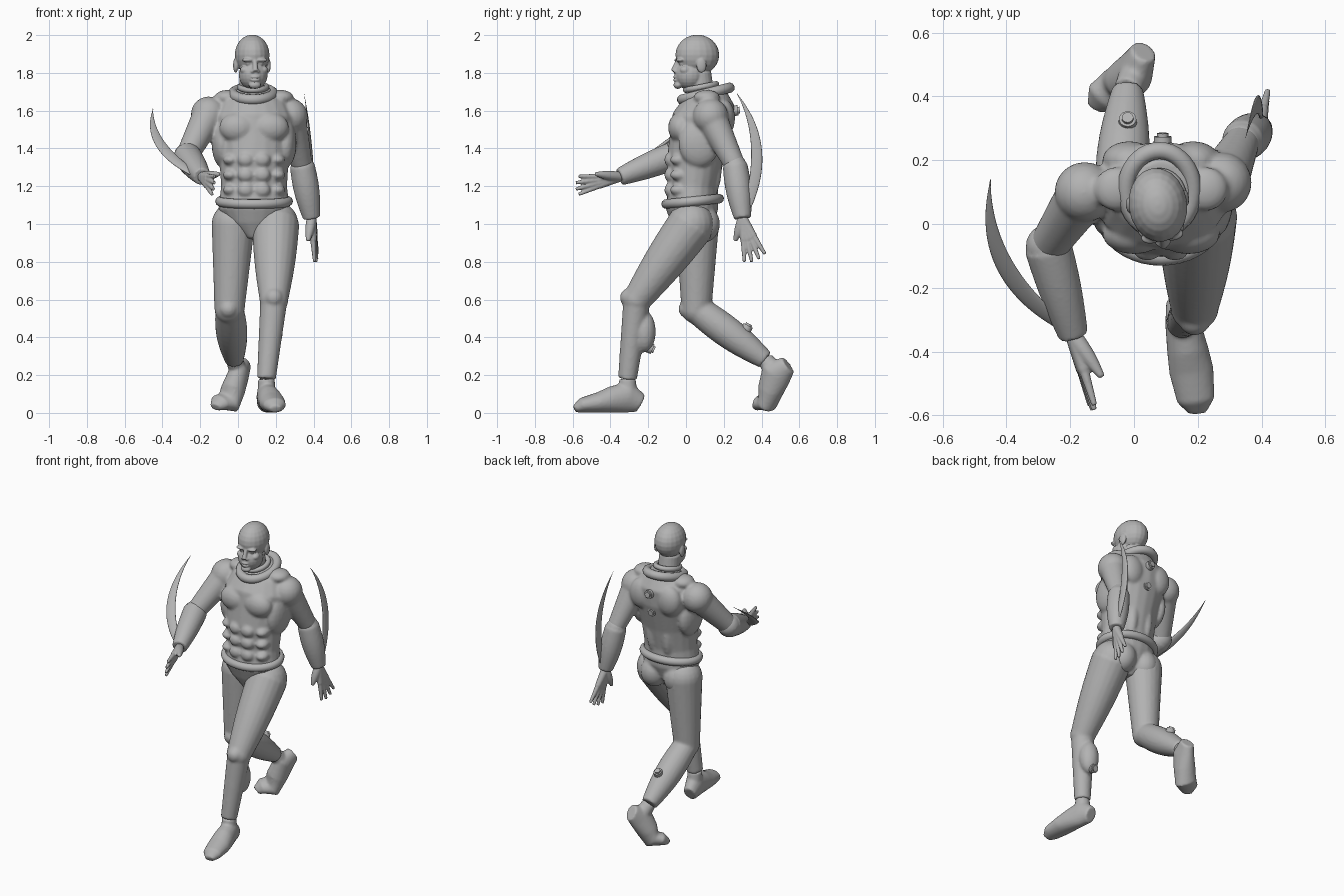
import bpy, bmesh, math
from mathutils import Vector, Matrix

if "Cube" in bpy.data.objects:
    bpy.data.objects.remove(bpy.data.objects["Cube"], do_unlink=True)

GREY = (.45, .45, .45, 1)
grey = bpy.data.materials.new("plain grey")
grey.use_nodes = True
grey.diffuse_color = GREY
grey.node_tree.nodes["Principled BSDF"].inputs["Base Color"].default_value = GREY


def link(name, data):
    obj = bpy.data.objects.new(name, data)
    data.materials.append(grey)
    bpy.context.scene.collection.objects.link(obj)
    return obj


def finish(name, bm):
    """Turn a bmesh into an object with smooth sides and flat end caps."""
    bmesh.ops.recalc_face_normals(bm, faces=bm.faces)
    for face in bm.faces:
        face.smooth = len(face.verts) <= 4
    mesh = bpy.data.meshes.new(name)
    bm.to_mesh(mesh)
    bm.free()
    return link(name, mesh)


def add_loft(bm, rows, sides=20):
    """Skin elliptical rings, given as (centre, side radius, depth radius), along a path."""
    rings = []
    for i, (centre, side, depth) in enumerate(rows):
        ahead = (rows[min(i + 1, len(rows) - 1)][0] - rows[max(i - 1, 0)][0]).normalized()
        across = Vector((1, 0, 0))
        across = (across - ahead * across.dot(ahead)).normalized()
        deep = ahead.cross(across)
        angles = [math.tau * k / sides for k in range(sides)]
        rings.append([bm.verts.new(centre + across * math.cos(a) * side + deep * math.sin(a) * depth)
                      for a in angles])
    for low, high in zip(rings, rings[1:]):
        for k in range(sides):
            n = (k + 1) % sides
            bm.faces.new((low[k], low[n], high[n], high[k]))
    bm.faces.new(rings[0][::-1])
    bm.faces.new(rings[-1])


def limb(start, end, thick, thin, bulge=0, steps=10):
    """Round tapering limb between two joints, swollen in the middle by bulge."""
    rows = []
    for step in range(steps + 1):
        t = step / steps
        radius = thick + (thin - thick) * t + bulge * math.sin(math.pi * t)
        rows.append((start.lerp(end, t), radius, radius))
    return rows


def ball(centre, *radii):
    """Ellipsoid mass; a single radius makes a sphere."""
    return Vector(centre), radii if len(radii) == 3 else radii * 3


def pair(middle, apart, y, z, *radii):
    """Two matching masses either side of a middle line."""
    return [ball((middle + side * apart, y, z), *radii) for side in (-1, 1)]


def build(name, lofts, masses=(), voxel=.009, relaxing=4, yaw=0, pivot=(0, 0, 0)):
    """Fuse lofts and ellipsoids into one smooth skin."""
    bm = bmesh.new()
    for rows in lofts:
        add_loft(bm, rows)
    for centre, radii in masses:
        matrix = Matrix.Translation(centre) @ Matrix.Diagonal((*radii, 1))
        bmesh.ops.create_uvsphere(bm, u_segments=20, v_segments=12, radius=1, matrix=matrix)
    bmesh.ops.rotate(bm, verts=bm.verts, cent=pivot,
                     matrix=Matrix.Rotation(math.radians(yaw), 3, "Z"))
    obj = finish(name, bm)
    remesh = obj.modifiers.new("fuse", "REMESH")
    remesh.mode = "VOXEL"
    remesh.voxel_size = voxel
    remesh.use_smooth_shade = True
    relax = obj.modifiers.new("relax", "SMOOTH")
    relax.factor = .5
    relax.iterations = relaxing


def band(name, centre, rx, ry, thickness, tilt):
    """Rolled elliptical band; tilt raises its back edge."""
    curve = bpy.data.curves.new(name, "CURVE")
    curve.dimensions = "3D"
    curve.bevel_depth = thickness
    curve.bevel_resolution = 3
    spline = curve.splines.new("POLY")
    spline.points.add(39)
    for k, point in enumerate(spline.points):
        angle = math.tau * k / len(spline.points)
        depth = math.sin(angle) * ry
        point.co = (*(Vector(centre) + Vector((math.cos(angle) * rx, depth, depth * tilt))), 1)
    spline.use_cyclic_u = True
    link(name, curve)


def plug(name, centre, normal):
    """Round socket: a stubby disc with a smaller raised cap."""
    bm = bmesh.new()
    facing = Vector(normal).to_track_quat("Z", "Y").to_matrix().to_4x4()
    for radius, depth in ((.03, .04), (.02, .06)):
        bmesh.ops.create_cone(bm, cap_ends=True, segments=20, radius1=radius, radius2=radius * .9,
                              depth=depth, matrix=Matrix.Translation(centre) @ facing)
    finish(name, bm)


def hand(name, wrist, middle_tip, spread, thumb_tip):
    """Four fingers fanned about the middle tip and fused at the palm, plus a thumb."""
    wrist, middle_tip, spread, thumb_tip = map(Vector, (wrist, middle_tip, spread, thumb_tip))
    fingers = []
    for k in (-1.5, -.5, .5, 1.5):
        tip = (middle_tip + spread * k).lerp(wrist, abs(k) * .06)
        knuckle = wrist.lerp(tip, .5)
        fingers.append(limb(wrist, knuckle, .026, .018))
        fingers.append(limb(knuckle, tip, .016, .009))
    build(name, fingers + [limb(wrist, thumb_tip, .026, .01, .006)], voxel=.005, relaxing=2)


def blade(name, tip, control, base, broad, deep, steps=24):
    """Thin curved blade that widens from its tip along a quadratic arc."""
    tip, control, base = map(Vector, (tip, control, base))
    rows = []
    for step in range(steps + 1):
        t = step / steps
        swell = max(.05, math.sin(2.4 * t))
        centre = tip.lerp(control, t).lerp(control.lerp(base, t), t)
        rows.append((centre, broad * swell, deep * swell))
    bm = bmesh.new()
    add_loft(bm, rows)
    finish(name, bm)


# Shared foot shape: place along heel-ball-toe, half width, half height
FOOT = ((0, .04, .05), (.3, .055, .085), (.7, .065, .07), (1, .07, .055), (1.7, .06, .04), (2, .03, .02))


def foot(name, ankle, heel, ball_point, toe):
    heel, ball_point, toe = map(Vector, (heel, ball_point, toe))
    rows = []
    for place, width, height in FOOT:
        start, end = (heel, ball_point) if place <= 1 else (ball_point, toe)
        up = (end - start).cross(Vector((1, 0, 0))).normalized()
        rows.append((start.lerp(end, place if place <= 1 else place - 1) + up * height, width, height))
    build(name, [rows, limb(ankle, rows[1][0], .044, .05)], voxel=.008)


# Joints of the striding pose
right_shoulder, left_shoulder = Vector((-.155, .1, 1.58)), Vector((.275, .13, 1.57))
right_elbow, left_elbow = Vector((-.27, -.07, 1.36)), Vector((.34, .26, 1.31))
right_wrist, left_wrist = Vector((-.19, -.35, 1.25)), Vector((.39, .3, 1.03))
right_hip, left_hip = Vector((-.025, .06, 1)), Vector((.2, .03, 1))
right_knee, left_knee = Vector((-.045, .055, .55)), Vector((.19, -.26, .6))
right_ankle, left_ankle = Vector((-.02, .42, .28)), Vector((.15, -.31, .18))

# Torso, shoulders and upper arms, with chest, back and stomach muscles
MID = .085
profile = ((.02, .92, .04, .06), (.03, 1, .14, .11), (.03, 1.08, .19, .14), (.04, 1.2, .175, .13),
           (.05, 1.35, .185, .15), (.09, 1.55, .215, .165), (.12, 1.64, .18, .14), (.11, 1.72, .08, .09))
trunk = [(Vector((MID, y, z)), rx, ry) for y, z, rx, ry in profile]
muscles = pair(MID, .085, -.03, 1.51, .1, .065, .08)
muscles += pair(MID, .17, .07, 1.43, .055, .11, .13)
muscles += pair(MID, .1, .2, 1.56, .085, .06, .1)
muscles += pair(MID, .055, .13, 1.3, .045, .06, .16)
muscles += pair(MID, .14, .11, 1.67, .07, .07, .04)
muscles += pair(MID, .085, .09, 1, .085, .09, .1)
muscles += [ball(right_shoulder, .095), ball(left_shoulder, .095)]
for row in range(3):
    height = 1.18 + row * .08
    muscles += pair(MID, .043, -.08, height, .045, .035, .04)
    muscles += pair(MID, .125, -.035, height, .04, .05, .03)
build("torso", [trunk, limb(right_shoulder, right_elbow, .085, .06),
                limb(left_shoulder, left_elbow, .085, .055)], muscles, relaxing=5)
band("belt", (MID, .035, 1.12), rx=.18, ry=.14, thickness=.026, tilt=.1)
band("collar", (.08, .105, 1.69), rx=.105, ry=.125, thickness=.028, tilt=.25)
band("inner_collar", (.08, .08, 1.725), rx=.07, ry=.08, thickness=.016, tilt=.2)

# Head, turned slightly to its left
FACE = .075
features = [ball((FACE, .06, 1.895), .092, .117, .107), ball((FACE, .02, 1.79), .077, .082, .08),
            ball((FACE, -.045, 1.735), .032, .022, .02)]
features += pair(FACE, .034, -.038, 1.868, .034, .02, .011)   # brows
features += pair(FACE, .033, -.03, 1.848, .015, .013, .009)   # eyes
features += pair(FACE, .05, -.01, 1.815, .024, .03, .022)     # cheeks
features += pair(FACE, .015, -.057, 1.808, .01, .013, .009)   # nostrils
features += pair(FACE, .087, .07, 1.84, .013, .027, .04)      # ears
for lip in (1.762, 1.778):
    features.append(ball((FACE, -.055, lip), .026, .015, .007))
nose = limb(Vector((FACE, -.045, 1.865)), Vector((FACE, -.068, 1.808)), .011, .015)
neck = limb(Vector((FACE, .09, 1.62)), Vector((FACE, .07, 1.8)), .07, .064)
build("head", [neck, nose], features, voxel=.005, relaxing=2, yaw=8, pivot=(FACE, .06, 0))

# Forearm sleeves, hands and blades
build("right_forearm", [limb(right_elbow, right_wrist, .075, .047, .006)],
      [ball(right_elbow, .07)], voxel=.008)
build("left_forearm", [limb(left_elbow, left_wrist, .066, .045, .012)],
      [ball(left_elbow, .06)], voxel=.008)
hand("right_hand", right_wrist, middle_tip=(-.125, -.59, 1.2), spread=(.005, 0, .035),
     thumb_tip=(-.1, -.48, 1.265))
hand("left_hand", left_wrist, middle_tip=(.415, .37, .8), spread=(.005, .04, .015),
     thumb_tip=(.37, .26, .91))
blade("right_blade", tip=(-.45, .14, 1.61), control=(-.485, -.15, 1.41), base=(-.22, -.32, 1.26),
      broad=.03, deep=.01)
blade("left_blade", tip=(.35, .27, 1.69), control=(.395, .45, 1.42), base=(.4, .32, 1.08),
      broad=.008, deep=.03)

# Legs: each thigh and shin fused with its knee and muscles
build("left_leg", [limb(left_hip, left_knee, .125, .076, .008), limb(left_knee, left_ankle, .072, .05)],
      [ball(left_hip, .12), ball(left_knee, .077), ball((.19, -.3, .61), .05),
       ball((.175, -.22, .43), .062, .06, .11)])
build("right_leg", [limb(right_hip, right_knee, .115, .08), limb(right_knee, right_ankle, .075, .05, .02)],
      [ball(right_hip, .115), ball(right_knee, .08), ball((-.05, .01, .55), .05)])
foot("left_foot", left_ankle, heel=(.14, -.24, 0), ball_point=(.18, -.46, 0), toe=(.2, -.59, 0))
foot("right_foot", right_ankle, heel=(.03, .585, .23), ball_point=(-.05, .48, .03), toe=(-.12, .37, .01))

# Round sockets on the back and calves
plug("upper_back_plug", (.09, .255, 1.6), (0, 1, .1))
plug("lower_back_plug", (.09, .22, 1.47), (0, 1, -.1))
plug("left_calf_plug", (.165, -.195, .345), (0, .9, -.4))
plug("right_calf_plug", (-.02, .32, .445), (0, .5, .9))
